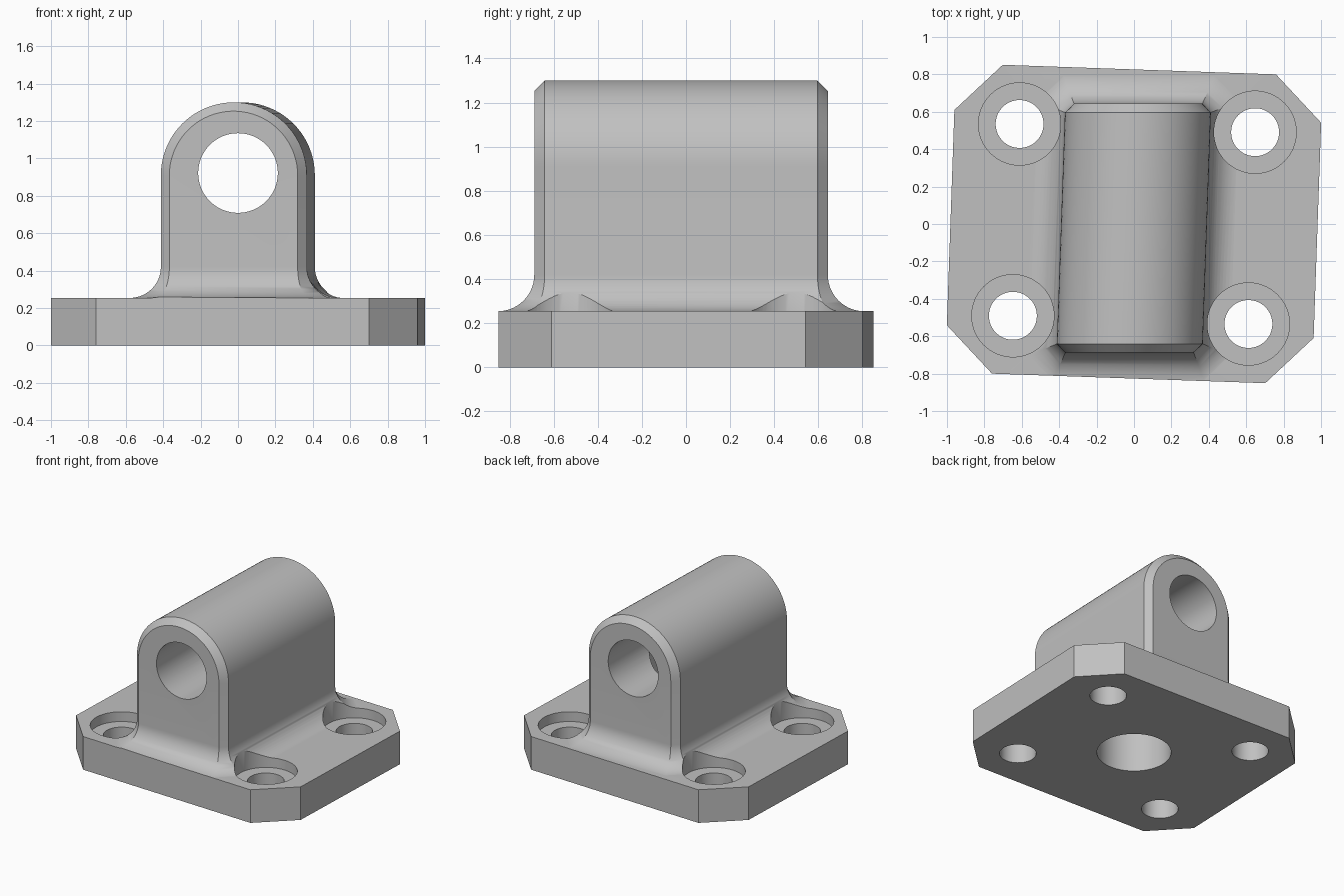
import bpy, bmesh, math
from mathutils import Matrix

cube = bpy.data.objects.get("Cube")
if cube:
    bpy.data.objects.remove(cube)

SKEW = math.radians(2)          # plate and block axis are turned slightly
PLATE_TOP = 0.255
HALF_W, Y_FRONT, Y_BACK = 0.39, -0.688, 0.643
CHAMFER, FILLET = 0.047, 0.165
ARCH_Z, BORE_Z = 0.91, 0.922

grey = bpy.data.materials.new("plain_grey")
grey.use_nodes = True
grey.diffuse_color = (0.53, 0.53, 0.53, 1)
grey.node_tree.nodes["Principled BSDF"].inputs["Base Color"].default_value = grey.diffuse_color


def make_object(name, bm):
    bmesh.ops.recalc_face_normals(bm, faces=bm.faces)
    mesh = bpy.data.meshes.new(name)
    bm.to_mesh(mesh)
    bm.free()
    mesh.materials.append(grey)
    obj = bpy.data.objects.new(name, mesh)
    bpy.context.collection.objects.link(obj)
    return obj


def plate_prism(name, hx, hy, cut, z0, z1):
    """Rectangle with cut corners, extruded upward and turned by the skew."""
    quarter = [(hx, hy - cut), (hx - cut, hy)]
    outline = (quarter + [(-x, y) for x, y in reversed(quarter)]
               + [(-x, -y) for x, y in quarter] + [(x, -y) for x, y in reversed(quarter)])
    bm = bmesh.new()
    face = bm.faces.new([bm.verts.new((x, y, z0)) for x, y in outline])
    top = bmesh.ops.extrude_face_region(bm, geom=[face])
    bmesh.ops.translate(bm, vec=(0, 0, z1 - z0),
                        verts=[g for g in top["geom"] if isinstance(g, bmesh.types.BMVert)])
    bmesh.ops.rotate(bm, verts=bm.verts, matrix=Matrix.Rotation(-SKEW, 3, "Z"))
    return make_object(name, bm)


def cylinder(name, radius, center, length, along_y=False):
    bm = bmesh.new()
    matrix = Matrix.Translation(center)
    if along_y:
        matrix = matrix @ Matrix.Rotation(math.pi / 2, 4, "X")
    bmesh.ops.create_cone(bm, cap_ends=True, segments=64, radius1=radius, radius2=radius,
                          depth=length, matrix=matrix)
    return make_object(name, bm)


def boolean(target, other, operation):
    other.hide_render = True
    mod = target.modifiers.new(operation.lower(), "BOOLEAN")
    mod.operation, mod.solver, mod.object = operation, "EXACT", other
    bpy.context.view_layer.objects.active = target
    bpy.ops.object.modifier_apply(modifier=mod.name)
    bpy.data.objects.remove(other)


def sections(d):
    """Stations (y, half width) of the chamfered footprint grown outward by d."""
    m = d * math.tan(math.pi / 8)
    end, side = HALF_W - CHAMFER + m, HALF_W + d
    return [(Y_FRONT - d, end), (Y_FRONT + CHAMFER - m, side),
            (Y_BACK - CHAMFER + m, side), (Y_BACK + d, end)]


def build_block():
    """Arched block with chamfered ends, flaring into a fillet at the base."""
    bm = bmesh.new()

    def vert(x, y, z):
        return bm.verts.new((x + y * math.tan(SKEW), y, z))

    base_z = PLATE_TOP - 0.001
    arches = []
    for y, w in sections(0):
        pts = [(w, base_z + FILLET)]
        for i in range(41):
            a = math.pi * i / 40
            pts.append((w * math.cos(a), ARCH_Z + w * math.sin(a)))
        pts.append((-w, base_z + FILLET))
        arches.append([vert(x, y, z) for x, z in pts])
    for a, b in zip(arches, arches[1:]):
        for i in range(len(a) - 1):
            bm.faces.new((a[i], a[i + 1], b[i + 1], b[i]))
    bm.faces.new(arches[0])
    bm.faces.new(arches[-1])

    # fillet rings, then a straight foot inside the plate
    steps = 14
    flare = [(FILLET * (1 - math.cos(t)), base_z + FILLET * (1 - math.sin(t)))
             for t in (math.pi / 2 * i / steps for i in range(1, steps + 1))]
    flare.append((FILLET, 0.1))
    ring = [a[0] for a in arches] + [a[-1] for a in reversed(arches)]
    for d, z in flare:
        s = sections(d)
        new = [vert(w, y, z) for y, w in s] + [vert(-w, y, z) for y, w in reversed(s)]
        for i in range(len(ring)):
            j = (i + 1) % len(ring)
            bm.faces.new((ring[i], ring[j], new[j], new[i]))
        ring = new
    bm.faces.new(ring)
    return make_object("block", bm)


# Base plate joined with the block, trimmed to the plate outline
bracket = plate_prism("bearing_bracket", 1.2, 1.1, 0.25, 0, PLATE_TOP)
boolean(bracket, build_block(), "UNION")
boolean(bracket, plate_prism("outline", 0.981, 0.826, 0.25, -0.5, 2), "INTERSECT")

# Counterbored screw holes in the four corners
turn = Matrix.Rotation(-SKEW, 3, "Z")
for sx in (-1, 1):
    for sy in (-1, 1):
        x, y = (turn @ Matrix.Translation((sx * 0.63, sy * 0.513, 0)).translation).xy
        boolean(bracket, cylinder("counterbore", 0.22, (x, y, 0.48), 0.6), "DIFFERENCE")
        boolean(bracket, cylinder("screw_hole", 0.128, (x, y, 0.1), 0.6), "DIFFERENCE")

# Horizontal bore and the vertical hole that meets it from below
boolean(bracket, cylinder("bore", 0.213, (0, 0, BORE_Z), 3, True), "DIFFERENCE")
boolean(bracket, cylinder("bottom_hole", 0.26, (0, 0, BORE_Z - 0.6), 1.2), "DIFFERENCE")

bpy.ops.object.select_all(action="DESELECT")
bracket.select_set(True)
bpy.context.view_layer.objects.active = bracket
bpy.ops.object.shade_smooth_by_angle(angle=math.radians(30))
